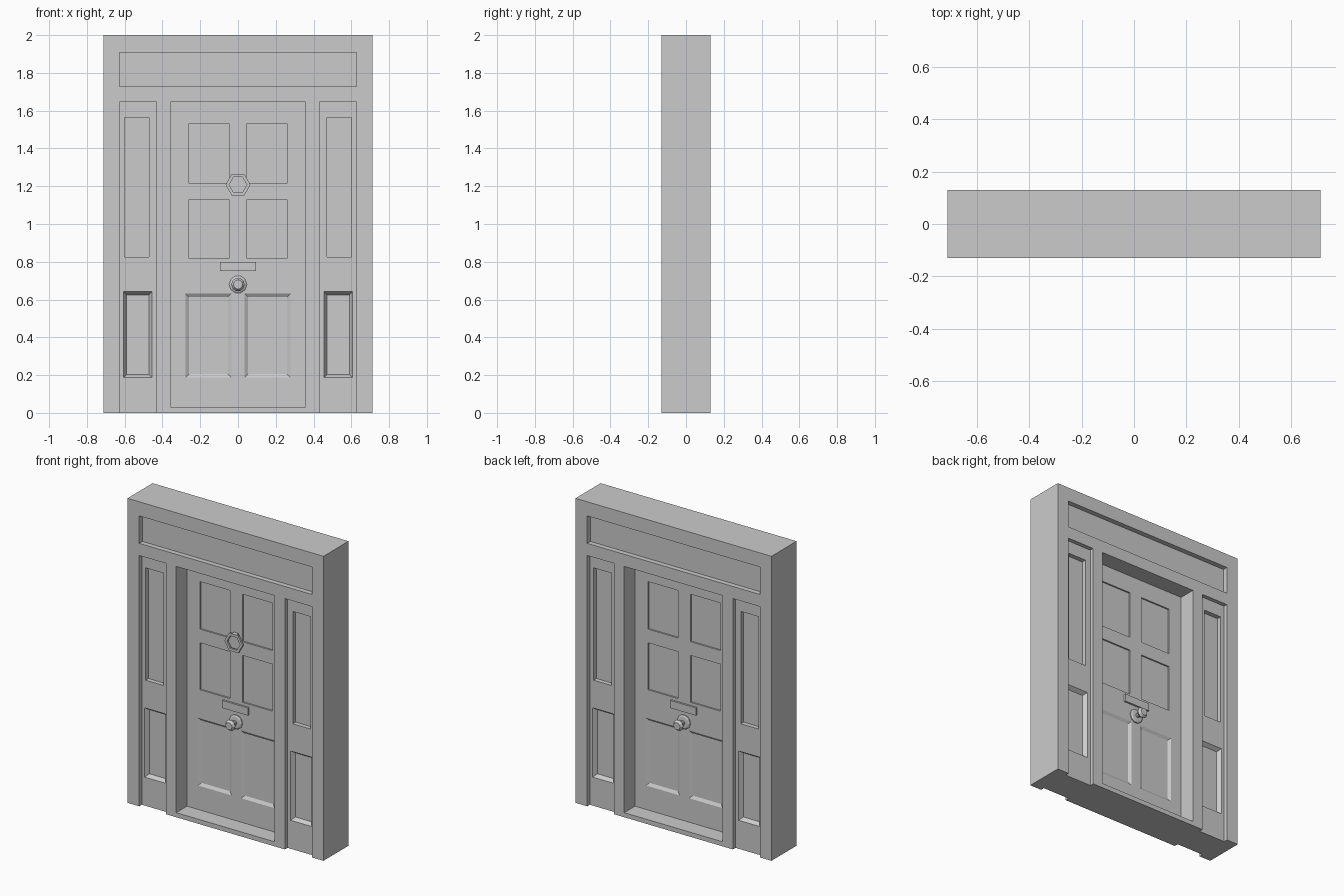
import bpy, bmesh, math

cube = bpy.data.objects.get("Cube")
if cube:
    bpy.data.objects.remove(cube, do_unlink=True)

grey = bpy.data.materials.new("plain grey")
grey.use_nodes = True
grey.diffuse_color = (0.6, 0.6, 0.6, 1)
grey.node_tree.nodes["Principled BSDF"].inputs["Base Color"].default_value = (0.6, 0.6, 0.6, 1)


def finish(name, bm):
    bmesh.ops.recalc_face_normals(bm, faces=bm.faces)
    mesh = bpy.data.meshes.new(name)
    bm.to_mesh(mesh)
    bm.free()
    mesh.materials.append(grey)
    obj = bpy.data.objects.new(name, mesh)
    bpy.context.collection.objects.link(obj)
    return obj


def loft(bm, rect, sections):
    """Stack rectangles along y; each section is (y, inset)."""
    x0, x1, z0, z1 = rect
    rings = []
    for y, i in sections:
        corners = ((x0 + i, z0 + i), (x1 - i, z0 + i), (x1 - i, z1 - i), (x0 + i, z1 - i))
        rings.append([bm.verts.new((x, y, z)) for x, z in corners])
    for a, b in zip(rings, rings[1:]):
        for k in range(4):
            n = (k + 1) % 4
            bm.faces.new((a[k], a[n], b[n], b[k]))
    bm.faces.new(rings[0])
    bm.faces.new(rings[-1])


def box(name, rect, y0, y1):
    bm = bmesh.new()
    loft(bm, rect, [(y0, 0), (y1, 0)])
    return finish(name, bm)


def mirrored(x0, x1, z0, z1):
    return [(x0, x1, z0, z1), (-x1, -x0, z0, z1)]


def recess(bm, rects, face, depth, slope=0):
    """Add cutters that sink panels into both the front and the back."""
    for rect in rects:
        for s in (-1, 1):
            loft(bm, rect, [(s * (face + 0.1), 0), (s * face, 0), (s * (face - depth), slope)])


def cut(target, bm):
    cutter = finish("cutter", bm)
    cutter.hide_render = True
    mod = target.modifiers.new("cut", 'BOOLEAN')
    mod.operation = 'DIFFERENCE'
    mod.solver = 'EXACT'
    mod.object = cutter
    bpy.context.view_layer.objects.active = target
    bpy.ops.object.modifier_apply(modifier=mod.name)
    bpy.data.objects.remove(cutter, do_unlink=True)


def lathe(name, profile, sides, z, closed=False, side=-1):
    """Turn a profile of (radius, distance) points around the y axis."""
    bm = bmesh.new()
    rings = []
    for r, y in profile:
        rings.append([bm.verts.new((r * math.cos(a), side * y, z + r * math.sin(a)))
                      for a in (math.tau * k / sides for k in range(sides))])
    pairs = list(zip(rings, rings[1:]))
    if closed:
        pairs.append((rings[-1], rings[0]))
    else:
        bm.faces.new(rings[0])
        bm.faces.new(rings[-1])
    for a, b in pairs:
        for k in range(sides):
            n = (k + 1) % sides
            bm.faces.new((a[k], a[n], b[n], b[k]))
    return finish(name, bm)


HALF = 0.13        # half depth of the surround
SIDE = 0.103       # face of the side lights
DOOR = 0.018       # face of the door leaf

# Surround with door opening, transom window and side light recesses
surround = box("surround", (-0.712, 0.712, 0, 2), -HALF, HALF)
bm = bmesh.new()
loft(bm, (-0.358, 0.358, 0.03, 1.647), [(-0.3, 0), (0.3, 0)])
recess(bm, [(-0.627, 0.627, 1.727, 1.907)], HALF, 0.033)
recess(bm, mirrored(0.432, 0.627, -0.1, 1.647), HALF, HALF - SIDE)
cut(surround, bm)

# Side light glass and lower sloped panels
bm = bmesh.new()
recess(bm, mirrored(0.47, 0.6, 0.825, 1.563), SIDE, 0.03)
recess(bm, mirrored(0.455, 0.606, 0.187, 0.642), SIDE, 0.025, 0.017)
cut(surround, bm)

# Door leaf with four upper panels and two sloped lower panels
door = box("door_leaf", (-0.358, 0.358, 0.03, 1.647), -DOOR, DOOR)
bm = bmesh.new()
for z0, z1 in ((0.82, 1.128), (1.218, 1.53)):
    recess(bm, mirrored(0.045, 0.263, z0, z1), DOOR, 0.01)
recess(bm, mirrored(0.035, 0.278, 0.187, 0.632), DOOR, 0.012, 0.018)
cut(door, bm)

# Letter plate and door knob on both faces
for side, word in ((-1, "front"), (1, "back")):
    box(word + "_letter_plate", (-0.094, 0.094, 0.75, 0.8), side * DOOR, side * (DOOR + 0.012))
    knob = [(0.047, 0), (0.047, 0.006), (0.038, 0.012), (0.014, 0.014), (0.014, 0.04),
            (0.03, 0.05), (0.036, 0.062), (0.024, 0.078)]
    lathe(word + "_knob", [(r, DOOR + y) for r, y in knob], 10, 0.68, side=side)

# Six-sided knocker ring hanging from a small bracket
ring = [(0.066, 0.035), (0.066, 0.047), (0.047, 0.047), (0.047, 0.035)]
lathe("knocker_ring", ring, 6, 1.208, closed=True)
box("knocker_bracket", (-0.015, 0.015, 1.249, 1.265), -0.04, -DOOR)
